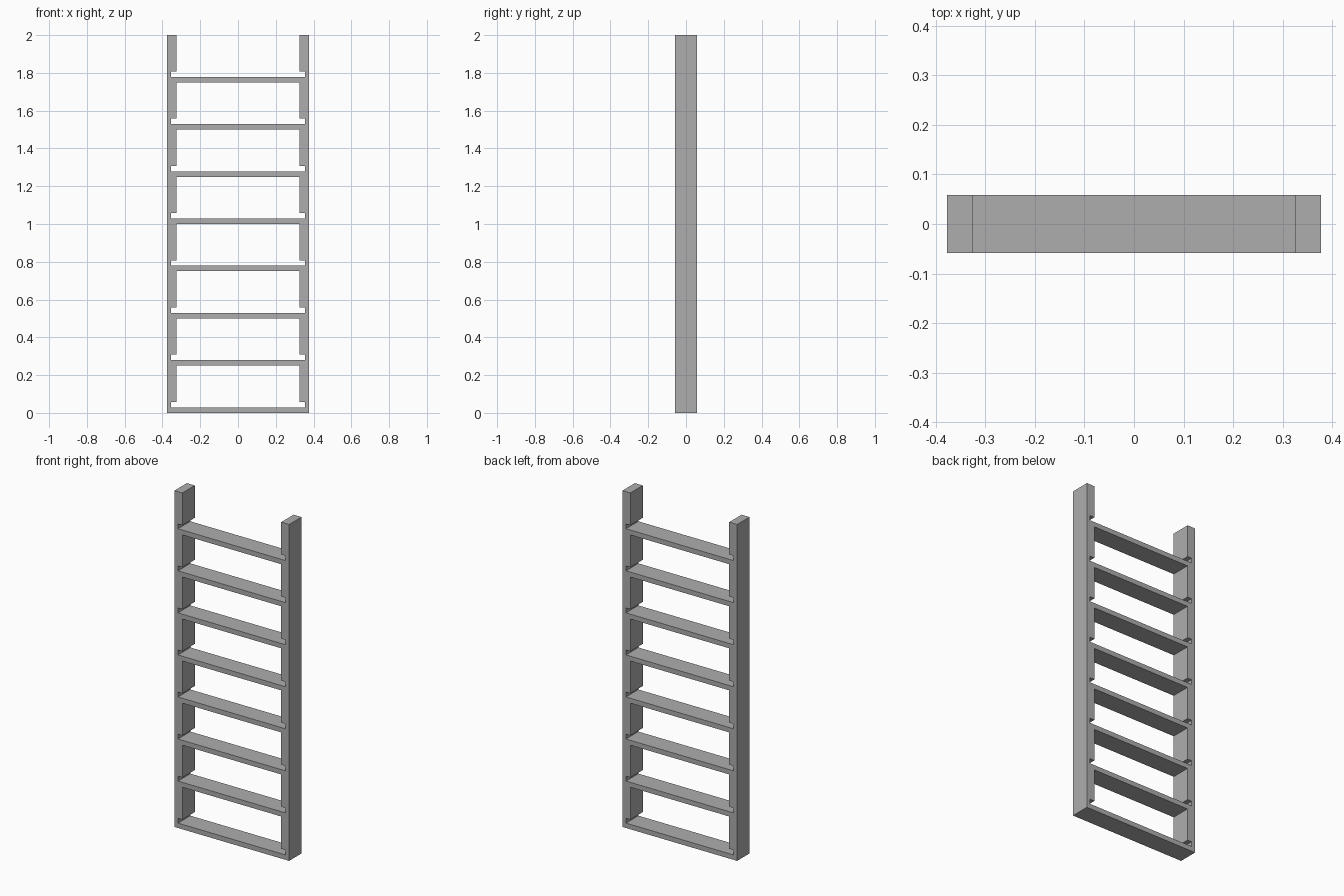
import bpy
import bmesh

cube = bpy.data.objects.get("Cube")
if cube:
    bpy.data.objects.remove(cube, do_unlink=True)

# Main dimensions
HEIGHT = 2.0
OUTER, INNER, SLOT = 0.377, 0.325, 0.354   # distances from the centre line
HALF_DEPTH = 0.058
COUNT, PITCH = 8, 0.25
BOARD, SLOT_HEIGHT = 0.029, 0.058

grey = bpy.data.materials.new("plain grey")
grey.use_nodes = True
colour = (0.42, 0.42, 0.42, 1)
grey.diffuse_color = colour
grey.node_tree.nodes["Principled BSDF"].inputs["Base Color"].default_value = colour


def extrude_profile(name, points):
    """Extrude an x-z outline through the full depth."""
    bm = bmesh.new()
    face = bm.faces.new([bm.verts.new((x, -HALF_DEPTH, z)) for x, z in points])
    result = bmesh.ops.extrude_face_region(bm, geom=[face])
    moved = [v for v in result["geom"] if isinstance(v, bmesh.types.BMVert)]
    bmesh.ops.translate(bm, verts=moved, vec=(0, 2 * HALF_DEPTH, 0))
    bmesh.ops.recalc_face_normals(bm, faces=bm.faces)
    mesh = bpy.data.meshes.new(name)
    bm.to_mesh(mesh)
    bm.free()
    mesh.materials.append(grey)
    obj = bpy.data.objects.new(name, mesh)
    bpy.context.collection.objects.link(obj)
    return obj


# Rail outline: straight outer edge, one slot per tread on the inner edge
outline = [(OUTER, HEIGHT), (OUTER, 0)]
for i in range(COUNT):
    z = i * PITCH
    if i:
        outline.append((INNER, z))
    outline += [(SLOT, z), (SLOT, z + SLOT_HEIGHT), (INNER, z + SLOT_HEIGHT)]
outline.append((INNER, HEIGHT))

for side, sign in (("left", 1), ("right", -1)):
    extrude_profile(f"{side}_rail", [(sign * x, z) for x, z in outline])

# Flat treads resting in the lower half of each slot
for i in range(COUNT):
    z = i * PITCH
    extrude_profile(f"tread_{i + 1}", [(-SLOT, z), (SLOT, z),
                                       (SLOT, z + BOARD), (-SLOT, z + BOARD)])
